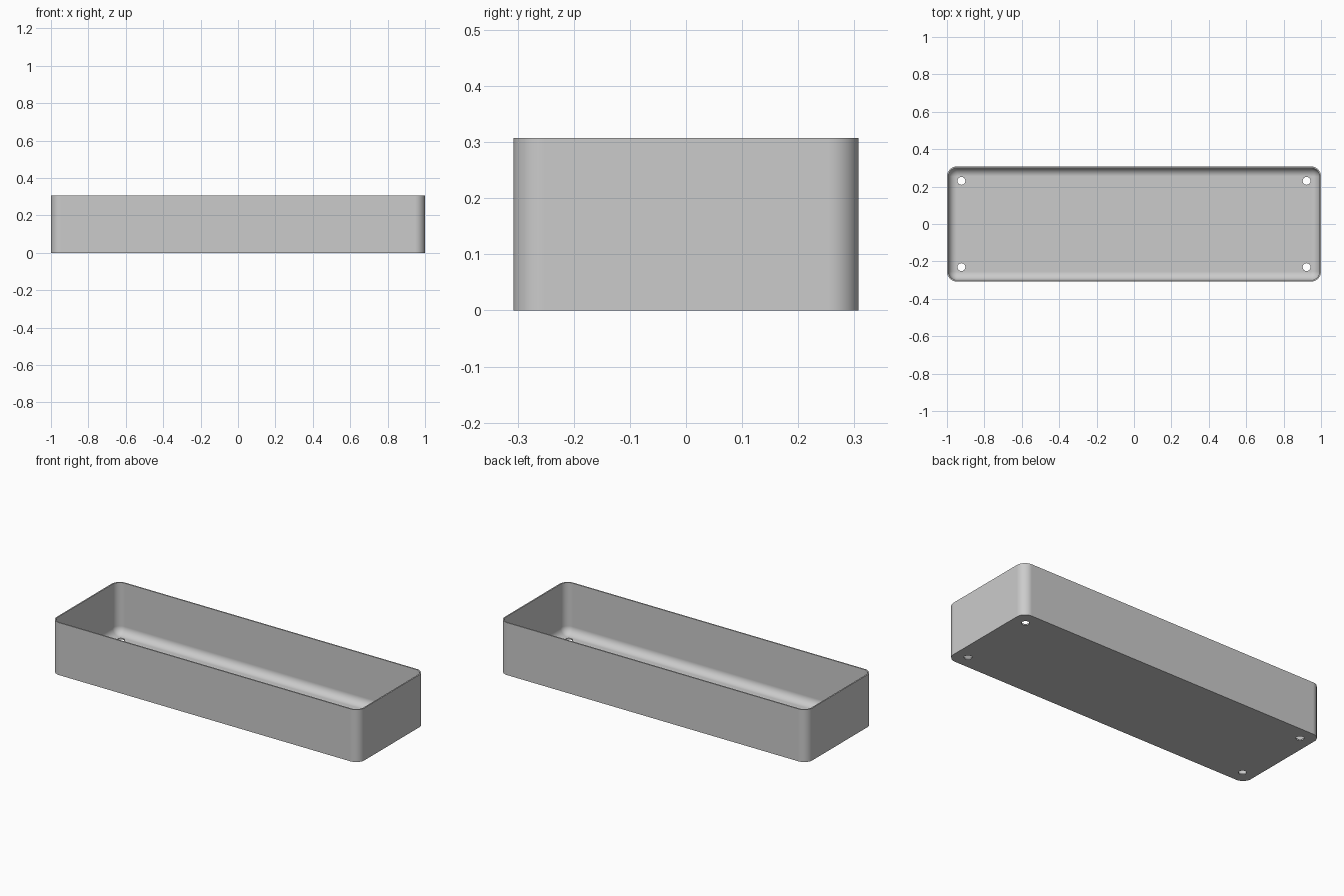
import bpy, bmesh
from math import cos, sin, pi

if "Cube" in bpy.data.objects:
    bpy.data.objects.remove(bpy.data.objects["Cube"], do_unlink=True)

HALF_X, HALF_Y, HEIGHT = 1.0, 0.3077, 0.3077
CORNER, WALL, FILLET = 0.054, 0.0077, 0.045
HOLE_INSET, HOLE_RADIUS = 0.077, 0.021
STEPS = 10

grey = bpy.data.materials.new("plain grey")
grey.use_nodes = True
grey.diffuse_color = (0.6, 0.6, 0.6, 1)
grey.node_tree.nodes["Principled BSDF"].inputs["Base Color"].default_value = grey.diffuse_color


def add_ring(bm, inset, z):
    """Rounded rectangle of vertices, drawn in from the outside."""
    r = max(CORNER - inset, 0.001)
    cx, cy = HALF_X - inset - r, HALF_Y - inset - r
    ring = []
    for q, (sx, sy) in enumerate([(1, 1), (-1, 1), (-1, -1), (1, -1)]):
        for i in range(STEPS + 1):
            a = (q + i / STEPS) * pi / 2
            ring.append(bm.verts.new((sx * cx + r * cos(a), sy * cy + r * sin(a), z)))
    return ring


# Tray shell: outer wall, rim, inner wall, rounded inner floor edge
bm = bmesh.new()
rings = [add_ring(bm, 0, 0), add_ring(bm, 0, HEIGHT), add_ring(bm, WALL, HEIGHT)]
for i in range(STEPS + 1):
    a = i / STEPS * pi / 2
    rings.append(add_ring(bm, WALL + FILLET * (1 - cos(a)), WALL + FILLET * (1 - sin(a))))
for low, high in zip(rings, rings[1:]):
    for i in range(len(low)):
        j = (i + 1) % len(low)
        bm.faces.new((low[i], low[j], high[j], high[i]))
bm.faces.new(rings[0][::-1])
bm.faces.new(rings[-1])
bmesh.ops.recalc_face_normals(bm, faces=bm.faces)
mesh = bpy.data.meshes.new("tray")
bm.to_mesh(mesh)
bm.free()
mesh.materials.append(grey)
tray = bpy.data.objects.new("tray", mesh)
bpy.context.collection.objects.link(tray)

# Four mounting holes near the floor corners
cutters = []
for sx in (-1, 1):
    for sy in (-1, 1):
        bpy.ops.mesh.primitive_cylinder_add(
            vertices=32, radius=HOLE_RADIUS, depth=0.06,
            location=(sx * (HALF_X - HOLE_INSET), sy * (HALF_Y - HOLE_INSET), 0))
        cutter = bpy.context.object
        cutter.name = "hole_cutter"
        cutter.hide_render = True
        cutter.data.materials.append(grey)
        cutters.append(cutter)

bpy.ops.object.select_all(action="DESELECT")
tray.select_set(True)
bpy.context.view_layer.objects.active = tray
for cutter in cutters:
    cut = tray.modifiers.new("mounting_hole", "BOOLEAN")
    cut.operation = "DIFFERENCE"
    cut.solver = "EXACT"
    cut.object = cutter
    bpy.ops.object.modifier_apply(modifier=cut.name)
for cutter in cutters:
    bpy.data.objects.remove(cutter, do_unlink=True)

# Smooth rounded corners, crisp rim and base
bpy.ops.object.shade_smooth_by_angle(angle=pi / 6)
weighted = tray.modifiers.new("even_shading", "WEIGHTED_NORMAL")
weighted.keep_sharp = True
